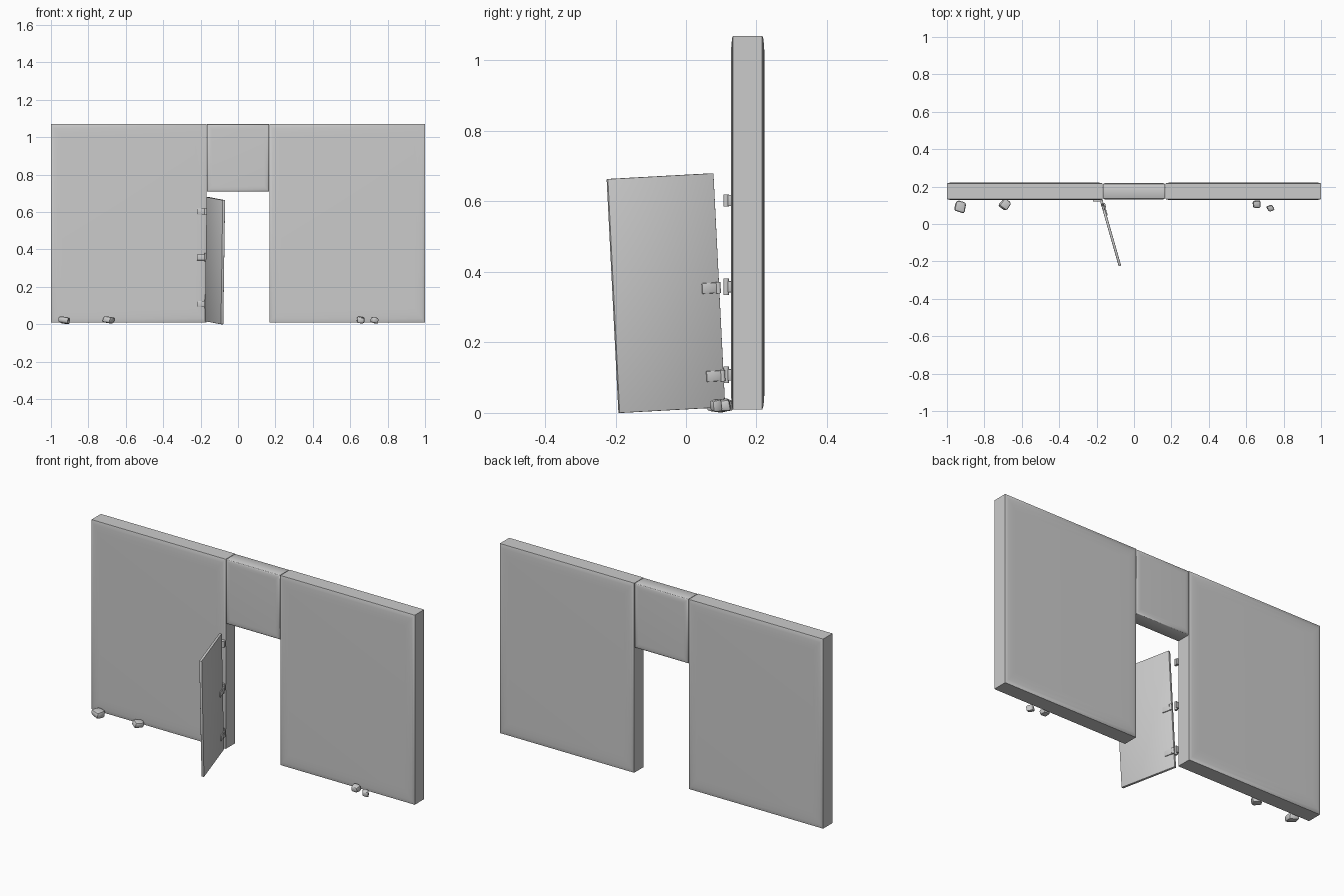
import bpy, bmesh, math, random
from mathutils import Matrix, Vector, Euler

if "Cube" in bpy.data.objects:
    bpy.data.objects.remove(bpy.data.objects["Cube"])

random.seed(4)


def finish(bm, name, smooth=True, matrix=None):
    mesh = bpy.data.meshes.new(name)
    bmesh.ops.recalc_face_normals(bm, faces=bm.faces)
    bm.to_mesh(mesh)
    bm.free()
    ob = bpy.data.objects.new(name, mesh)
    bpy.context.collection.objects.link(ob)
    if matrix:
        ob.matrix_world = matrix
    if smooth:
        bpy.ops.object.select_all(action='DESELECT')
        ob.select_set(True)
        bpy.context.view_layer.objects.active = ob
        bpy.ops.object.shade_smooth_by_angle(angle=math.radians(40))
    return ob


def place(bm, lo, hi):
    """Scale a unit cube so that it fills the box lo..hi."""
    lo, hi = Vector(lo), Vector(hi)
    size = hi - lo
    for v in bm.verts:
        v.co = Vector(c * s for c, s in zip(v.co, size)) + (lo + hi) / 2


def slab(name, lo, hi, soft):
    """Wall block with a pillowed front and back and square outline."""
    bm = bmesh.new()
    bmesh.ops.create_cube(bm, size=1)
    edges = [e for e in bm.edges
             if abs(e.verts[0].co.y - e.verts[1].co.y) < 0.1]
    bmesh.ops.bevel(bm, geom=edges, offset=soft, segments=4, profile=0.5,
                    affect='EDGES')
    place(bm, lo, hi)
    return finish(bm, name)


def block(name, lo, hi, bevel=0.002, matrix=None):
    bm = bmesh.new()
    bmesh.ops.create_cube(bm, size=1)
    place(bm, lo, hi)
    bmesh.ops.bevel(bm, geom=bm.edges[:], offset=bevel, segments=2,
                    profile=0.5, affect='EDGES')
    return finish(bm, name, matrix=matrix)


def cylinder(name, radius, depth, matrix):
    bm = bmesh.new()
    bmesh.ops.create_cone(bm, cap_ends=True, segments=16, radius1=radius,
                          radius2=radius, depth=depth)
    return finish(bm, name, matrix=matrix)


# Walls and lintel
Y0, Y1 = 0.127, 0.223
slab("left_wall", (-1, Y0, 0.01), (-0.169, Y1, 1.07), 0.07)
slab("right_wall", (0.169, Y0, 0.01), (1, Y1, 1.07), 0.07)
slab("lintel", (-0.166, Y0 + 0.003, 0.71), (0.166, Y1 - 0.003, 1.07), 0.08)

# Door: local x runs away from the hinge side, y is thickness, z is up
swing = Matrix.Rotation(math.radians(-74), 4, 'Z')
sag = Matrix.Rotation(math.radians(3), 4, 'Y')
door_matrix = Matrix.Translation((-0.171, 0.11, 0.016)) @ swing @ sag
block("door", (0, -0.007, 0), (0.313, 0.007, 0.665), 0.002, door_matrix)

# Broken strap hinges left on the back of the door
for z in (0.09, 0.34):
    block("door_hinge_leaf", (0.005, 0.006, z - 0.015),
          (0.052, 0.012, z + 0.015), 0.002, door_matrix)
    cylinder("door_hinge_knuckle", 0.007, 0.032,
             door_matrix @ Matrix.Translation((0.004, 0.009, z)))

# Hinge halves still on the wall
for z, h in ((0.108, 0.046), (0.358, 0.046), (0.603, 0.034)):
    block("wall_hinge_leaf", (-0.22, 0.119, z - 0.016),
          (-0.165, 0.13, z + 0.016))
    cylinder("wall_hinge_knuckle", 0.008, h,
             Matrix.Translation((-0.172, 0.114, z)))

# Small stones at the foot of the walls
for x, y, s in ((-0.93, 0.092, 0.054), (-0.69, 0.106, 0.05),
                (0.657, 0.106, 0.04), (0.73, 0.084, 0.032)):
    bm = bmesh.new()
    bmesh.ops.create_cube(bm, size=1)
    for v in bm.verts:
        v.co += Vector(random.uniform(-0.1, 0.1) for _ in range(3))
    bmesh.ops.bevel(bm, geom=bm.edges[:], offset=0.25, segments=2,
                    profile=0.5, affect='EDGES')
    turn = Euler((0.1, 0.1, random.uniform(0, 1.5))).to_matrix().to_4x4()
    finish(bm, "stone", matrix=Matrix.Translation((x, y, 0.022)) @ turn
           @ Matrix.Diagonal((s, s, min(s, 0.034), 1)))
